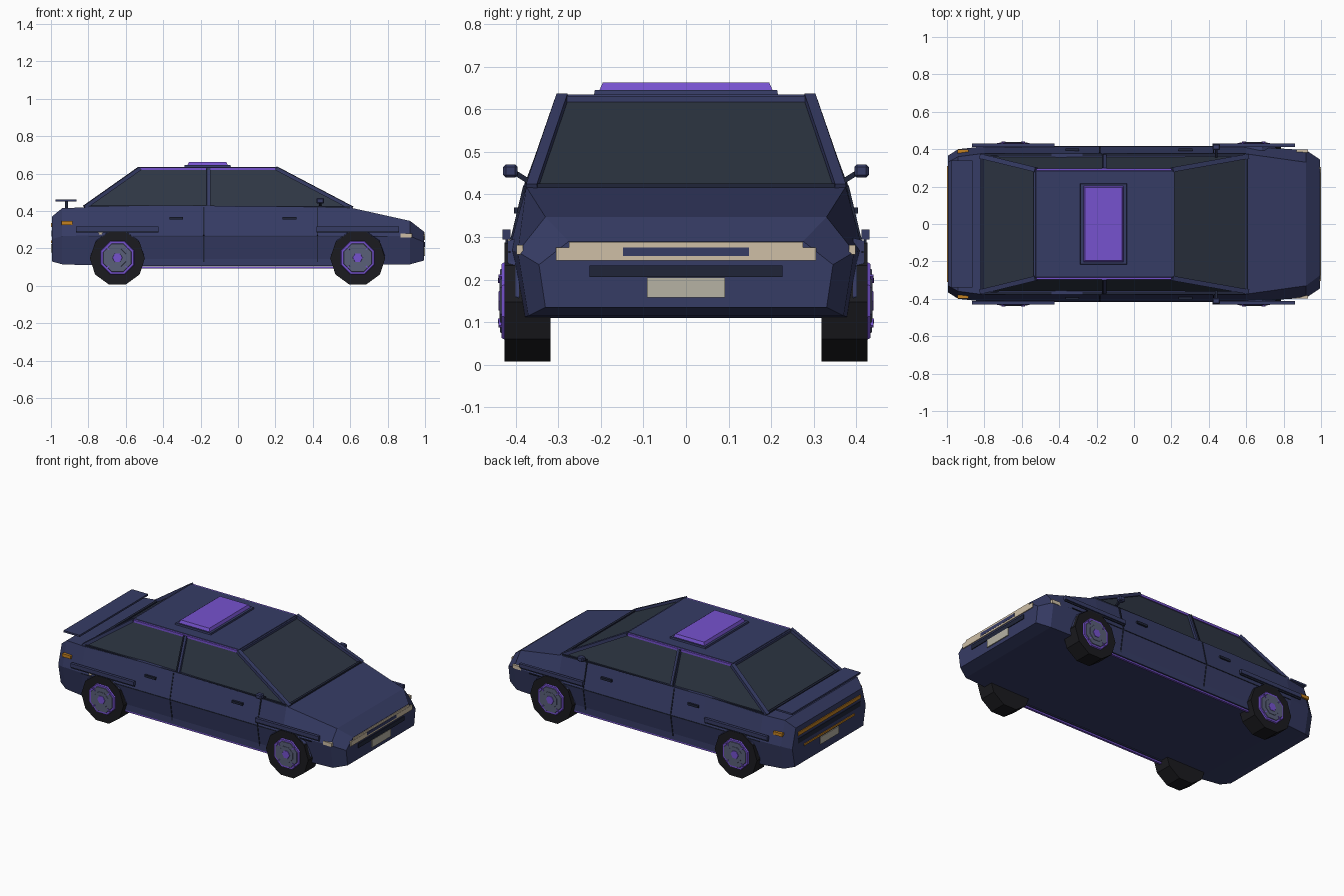
import bpy, bmesh, math
from mathutils import Vector, Matrix

if "Cube" in bpy.data.objects:
    bpy.data.objects.remove(bpy.data.objects["Cube"])


def material(name, r, g, b):
    m = bpy.data.materials.new(name)
    m.use_nodes = True
    m.diffuse_color = (r, g, b, 1)
    node = next(n for n in m.node_tree.nodes if n.type == 'BSDF_PRINCIPLED')
    node.inputs["Base Color"].default_value = (r, g, b, 1)
    return m


NAVY = material("navy paint", .037, .045, .13)
TRIM = material("dark trim", .014, .018, .04)
GLASS = material("tinted glass", .027, .037, .057)
PURPLE = material("purple accent", .18, .085, .62)
TYRE = material("tyre rubber", .011, .011, .014)
RIM = material("rim grey", .1, .115, .19)
CREAM = material("cream lamp", .62, .52, .38)
PLATE = material("plate grey", .47, .45, .37)
AMBER = material("amber lamp", .55, .22, .015)


def finish(name, bm, *mats):
    bmesh.ops.recalc_face_normals(bm, faces=bm.faces)
    me = bpy.data.meshes.new(name)
    bm.to_mesh(me)
    bm.free()
    for m in mats:
        me.materials.append(m)
    ob = bpy.data.objects.new(name, me)
    bpy.context.collection.objects.link(ob)
    return ob


def loft(name, rings, *mats):
    """Skin a closed solid through rings of equal point count."""
    bm = bmesh.new()
    loops = [[bm.verts.new(p) for p in ring] for ring in rings]
    n = len(loops[0])
    for a, b in zip(loops, loops[1:]):
        for i in range(n):
            j = (i + 1) % n
            bm.faces.new((a[i], a[j], b[j], b[i]))
    bm.faces.new(loops[0])
    bm.faces.new(loops[-1])
    return finish(name, bm, *mats)


def rect(x0, x1, y, z):
    return [(x0, -y, z), (x1, -y, z), (x1, y, z), (x0, y, z)]


def box(name, centre, size, mat):
    bm = bmesh.new()
    bmesh.ops.create_cube(bm, size=1)
    bmesh.ops.scale(bm, vec=size, verts=bm.verts)
    bmesh.ops.translate(bm, vec=centre, verts=bm.verts)
    return finish(name, bm, mat)


def beam(name, a, b, w, h, mat):
    """Rectangular bar from a to b."""
    a, b = Vector(a), Vector(b)
    bm = bmesh.new()
    bmesh.ops.create_cube(bm, size=1)
    bmesh.ops.scale(bm, vec=(w, h, (b - a).length), verts=bm.verts)
    turn = (b - a).to_track_quat('Z', 'Y').to_matrix().to_4x4()
    bmesh.ops.transform(bm, matrix=Matrix.Translation((a + b) / 2) @ turn, verts=bm.verts)
    return finish(name, bm, mat)


def disc(name, centre, r0, r1, depth, sides, mat):
    """Cylinder or cone along y; r1 is the outer radius away from the car."""
    side = math.copysign(1, centre[1])
    bm = bmesh.new()
    bmesh.ops.create_cone(bm, cap_ends=True, segments=sides, radius1=r0, radius2=r1, depth=depth)
    turn = Matrix.Rotation(-side * math.pi / 2, 4, 'X') @ Matrix.Rotation(math.pi / sides, 4, 'Z')
    bmesh.ops.transform(bm, matrix=Matrix.Translation(centre) @ turn, verts=bm.verts)
    return finish(name, bm, mat)


def side_y(z):
    """Half width of the body side at a height."""
    if z < .27:
        return .387 + (z - .11) / .16 * .028
    return .415 - (z - .27) / .155 * .037


# Body shell: x, bottom y/z, widest y/z, shoulder y/z
stations = [
    (-.995, .34, .13, .365, .25, .33, .37),
    (-.94, .37, .115, .4, .265, .36, .415),
    (-.8, .387, .11, .415, .27, .378, .42),
    (-.4, .387, .11, .415, .27, .378, .43),
    (.6, .387, .11, .415, .27, .375, .418),
    (.92, .37, .115, .395, .265, .33, .347),
    (.994, .33, .135, .345, .235, .275, .29),
]
rings = []
for x, b, zb, w, zm, s, zt in stations:
    half = [(x, b, zb), (x, w, zm), (x, s, zt)]
    rings.append(half + [(x, -y, z) for x, y, z in reversed(half)])
loft("body_shell", rings, NAVY)

# Glasshouse: glass sides, painted roof
cabin = loft("glasshouse", [rect(-.81, .6, .362, .415), rect(-.52, .2, .288, .625)], GLASS, NAVY)
for p in cabin.data.polygons:
    p.material_index = int(abs(p.normal.z) > .95)
loft("roof_panel", [rect(-.53, .21, .293, .619), rect(-.525, .205, .283, .635)], NAVY)

# Roof hatch
loft("hatch_base", [rect(-.288, -.038, .216, .633), rect(-.285, -.04, .214, .645)], NAVY)
loft("hatch_lid", [rect(-.27, -.055, .203, .645), rect(-.262, -.063, .195, .663)], PURPLE)

# Screen edges
beam("windscreen_sill", (.603, -.355, .418), (.603, .355, .418), .015, .015, TRIM)
beam("rear_screen_sill", (-.812, -.355, .421), (-.812, .355, .421), .015, .015, TRIM)
beam("windscreen_header", (.207, -.285, .624), (.207, .285, .624), .018, .014, NAVY)
beam("rear_header", (-.527, -.285, .624), (-.527, .285, .624), .018, .014, NAVY)

for s, tag in ((1, "left"), (-1, "right")):
    def at(x, z, out=0):
        return (x, s * (side_y(z) + out), z)

    # Pillars and roof rails
    beam("front_pillar_" + tag, (.61, s * .362, .415), (.205, s * .29, .628), .026, .02, NAVY)
    beam("rear_pillar_" + tag, (-.82, s * .362, .42), (-.525, s * .29, .628), .026, .02, NAVY)
    beam("centre_pillar_" + tag, (-.16, s * .366, .42), (-.16, s * .291, .628), .024, .016, NAVY)
    beam("pillar_seam_" + tag, (-.167, s * .37, .425), (-.167, s * .295, .628), .008, .016, TRIM)
    beam("roof_rail_" + tag, (-.52, s * .29, .625), (.2, s * .29, .625), .014, .014, PURPLE)
    beam("window_sill_" + tag, (-.8, s * .37, .424), (.6, s * .37, .42), .012, .012, TRIM)

    # Door seams, handles and waist line
    for x in (-.183, .425):
        beam("door_seam_upper_" + tag, at(x, .42), at(x, .27), .007, .006, TRIM)
        beam("door_seam_lower_" + tag, at(x, .27), at(x, .12), .007, .006, TRIM)
    beam("waist_line_" + tag, at(-.8, .265), at(.8, .265), .005, .005, TRIM)
    for x in (-.33, .275):
        beam("door_handle_" + tag, at(x - .037, .362, .004), at(x + .037, .362, .004), .014, .014, TRIM)

    # Fender mouldings and arch lips
    for x0, x1 in ((-.865, -.425), (.42, .86)):
        beam("fender_moulding_" + tag, at(x0, .306, .015), at(x1, .306, .015), .018, .024, NAVY)
        beam("moulding_shadow_" + tag, at(x0, .297, .012), at(x1, .297, .012), .006, .024, TRIM)

    # Sills with accent strip
    box("side_sill_" + tag, (0, s * .38, .125), (1.03, .026, .04), NAVY)
    box("sill_strip_" + tag, (0, s * .38, .098), (1.03, .014, .01), PURPLE)

    # Door mirror
    beam("mirror_stalk_" + tag, (.44, s * .36, .425), (.44, s * .405, .453), .012, .012, TRIM)
    mirror = box("mirror_" + tag, (.44, s * .412, .455), (.042, .034, .03), NAVY)
    bevel = mirror.modifiers.new("bevel", 'BEVEL')
    bevel.width = .006
    bevel.segments = 1

    # Wheels
    for x, end in ((.64, "front"), (-.645, "rear")):
        name = end + "_" + tag
        disc("arch_" + name, (x, s * .405, .16), .145, .138, .026, 10, NAVY)
        disc("tyre_" + name, (x, s * .372, .147), .147, .147, .108, 10, TYRE)
        disc("rim_ring_" + name, (x, s * .428, .15), .1, .094, .01, 8, PURPLE)
        disc("rim_face_" + name, (x, s * .431, .15), .087, .08, .01, 8, RIM)
        disc("hub_ring_" + name, (x, s * .433, .15), .055, .05, .009, 8, RIM)
        disc("hub_" + name, (x, s * .434, .15), .032, .026, .011, 6, PURPLE)
        for k in range(4):
            a = (k + .5) * math.pi / 2
            c, d = math.cos(a), math.sin(a)
            beam("rim_accent_" + name, (x + c * .062, s * .435, .15 + d * .062),
                 (x + c * .085, s * .434, .15 + d * .085), .012, .006, PURPLE)

    # Side markers
    box("rear_marker_" + tag, (-.915, s * .388, .336), (.06, .02, .02), AMBER)
    box("front_marker_" + tag, (.9, s * .39, .27), (.06, .016, .022), CREAM)

    # Wing stands
    box("wing_stand_" + tag, (-.917, s * .24, .432), (.016, .02, .045), TRIM)

box("wing", (-.92, 0, .455), (.112, .68, .011), NAVY)
disc("filler_cap", (-.735, -.417, .285), .013, .013, .008, 6, CREAM)

# Nose details
box("headlamp_bar", (.995, 0, .26), (.009, .61, .03), CREAM)
box("headlamp_upper", (.992, 0, .281), (.012, .55, .014), CREAM)
box("nose_badge_panel", (.998, 0, .265), (.005, .296, .02), NAVY)
box("nose_grille", (.995, 0, .22), (.008, .454, .027), TRIM)
box("front_plate", (.996, 0, .182), (.008, .182, .047), PLATE)

# Tail details
box("tail_lamp_bar", (-.996, 0, .325), (.008, .62, .022), AMBER)
box("tail_lamp_lower", (-.996, 0, .235), (.008, .5, .012), AMBER)
box("tail_recess", (-.995, 0, .28), (.006, .62, .03), TRIM)
box("rear_plate", (-.996, 0, .2), (.008, .18, .045), PLATE)
